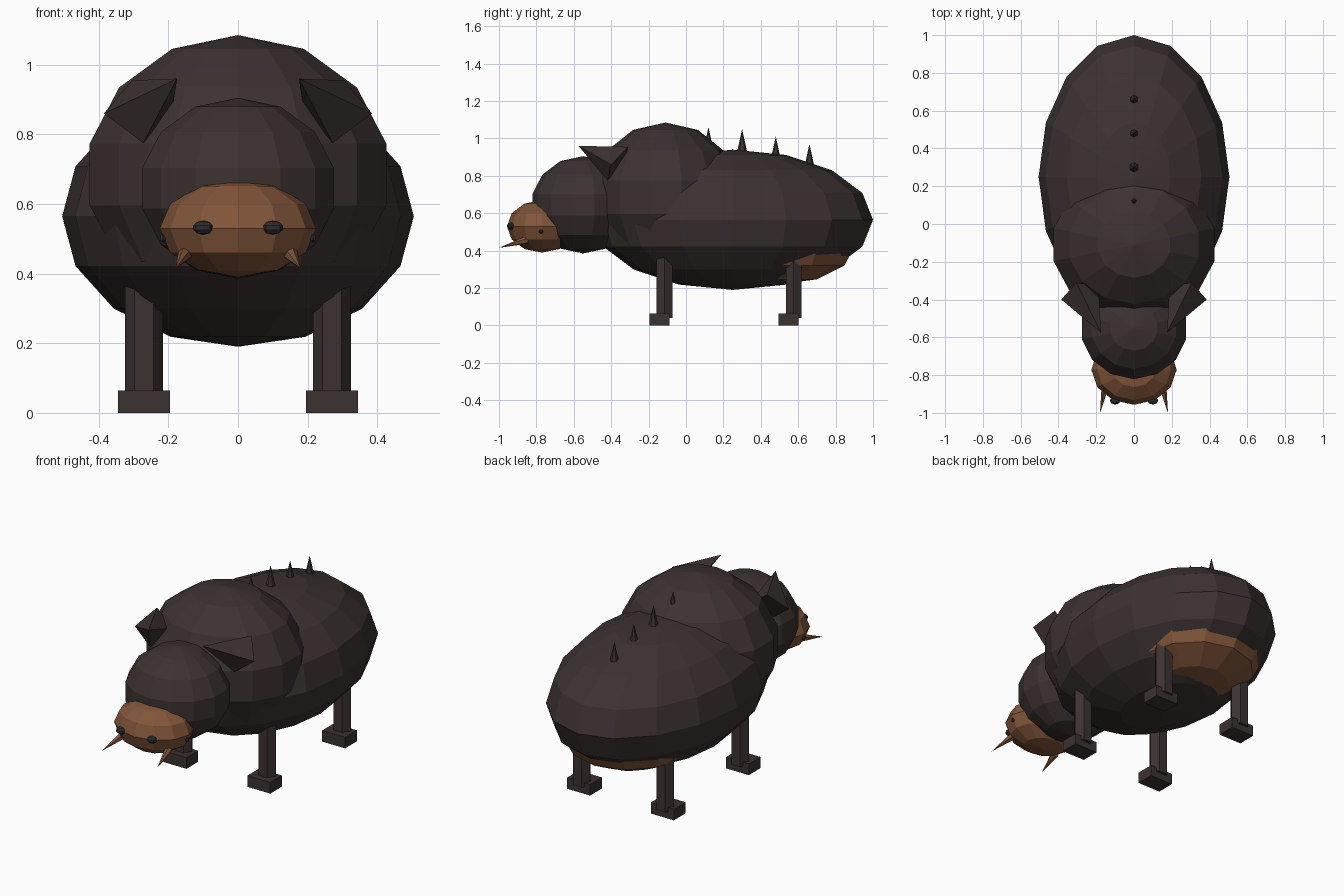
import bpy, bmesh, math
from mathutils import Vector, Matrix

if "Cube" in bpy.data.objects:
    bpy.data.objects.remove(bpy.data.objects["Cube"])


def material(name, rgb):
    m = bpy.data.materials.new(name)
    m.diffuse_color = (*rgb, 1)
    m.use_nodes = True
    m.node_tree.nodes["Principled BSDF"].inputs["Base Color"].default_value = m.diffuse_color
    return m


DARK = material("dark_hide", (0.045, 0.032, 0.031))
BROWN = material("brown_skin", (0.225, 0.092, 0.042))
BLACK = material("nostril_grey", (0.027, 0.026, 0.030))


def finish(name, bm, mat):
    bmesh.ops.recalc_face_normals(bm, faces=bm.faces)
    me = bpy.data.meshes.new(name)
    bm.to_mesh(me)
    bm.free()
    me.materials.append(mat)
    ob = bpy.data.objects.new(name, me)
    bpy.context.collection.objects.link(ob)
    return ob


def ellipsoid(name, centre, radii, segs, rings, mat):
    bm = bmesh.new()
    bmesh.ops.create_uvsphere(bm, u_segments=segs, v_segments=rings, radius=1)
    bmesh.ops.transform(bm, verts=bm.verts,
                        matrix=Matrix.Translation(centre) @ Matrix.Diagonal((*radii, 1)))
    return finish(name, bm, mat)


def spike(name, base, tip, radius, segs, mat):
    base, tip = Vector(base), Vector(tip)
    d = tip - base
    bm = bmesh.new()
    bmesh.ops.create_cone(bm, cap_ends=True, segments=segs, radius1=radius, radius2=0,
                          depth=d.length)
    rot = Vector((0, 0, 1)).rotation_difference(d).to_matrix().to_4x4()
    bmesh.ops.transform(bm, verts=bm.verts, matrix=Matrix.Translation((base + tip) / 2) @ rot)
    return finish(name, bm, mat)


# Main masses
ellipsoid("body", (0, 0.25, 0.565), (0.505, 0.75, 0.375), 16, 8, DARK)
ellipsoid("shoulder_hump", (0, -0.11, 0.685), (0.448, 0.40, 0.40), 14, 7, DARK)
ellipsoid("head", (0, -0.55, 0.645), (0.29, 0.278, 0.26), 14, 7, DARK)
ellipsoid("snout", (0, -0.77, 0.53), (0.225, 0.187, 0.14), 12, 6, BROWN)
ellipsoid("belly_patch", (0, 0.5, 0.42), (0.38, 0.40, 0.20), 12, 6, BROWN)

# Spines along the back
for i, (y, z) in enumerate([(0.12, 1.06), (0.30, 1.05), (0.48, 1.01), (0.66, 0.97)]):
    spike(f"back_spine_{i + 1}", (0, y, z - 0.15), (0, y, z), 0.033, 6, DARK)

for s, side in ((-1, "left"), (1, "right")):
    # Face details
    ellipsoid(f"{side}_nostril", (0.1 * s, -0.935, 0.532), (0.03, 0.022, 0.02), 8, 5, BLACK)
    ellipsoid(f"{side}_eye", (0.215 * s, -0.775, 0.502), (0.011, 0.011, 0.011), 6, 5, BLACK)
    spike(f"{side}_tusk", (0.15 * s, -0.85, 0.458), (0.18 * s, -1.0, 0.415), 0.022, 6, BROWN)

    # Ear: four-sided pyramid pointing forward and up
    bm = bmesh.new()
    tip = bm.verts.new((0.175 * s, -0.575, 0.96))
    base = [bm.verts.new((x * s, y, z)) for x, y, z in
            [(0.385, -0.40, 0.86), (0.305, -0.31, 0.955),
             (0.188, -0.33, 0.875), (0.272, -0.42, 0.775)]]
    bm.faces.new(base)
    for k in range(4):
        bm.faces.new((base[k], base[(k + 1) % 4], tip))
    finish(f"{side}_ear", bm, DARK)

    # Legs and hooves
    for end, y in (("front", -0.115), ("hind", 0.575)):
        bm = bmesh.new()
        bmesh.ops.create_cone(bm, cap_ends=True, segments=6, radius1=1, radius2=1, depth=1)
        bmesh.ops.transform(bm, verts=bm.verts, matrix=Matrix.Translation((0.27 * s, y, 0.21))
                            @ Matrix.Diagonal((0.055, 0.048, 0.34, 1))
                            @ Matrix.Rotation(math.radians(30), 4, 'Z'))
        finish(f"{side}_{end}_leg", bm, DARK)
        bm = bmesh.new()
        bmesh.ops.create_cube(bm, size=1)
        bmesh.ops.transform(bm, verts=bm.verts,
                            matrix=Matrix.Translation((0.27 * s, y - 0.026, 0.0325))
                            @ Matrix.Diagonal((0.148, 0.107, 0.065, 1)))
        finish(f"{side}_{end}_hoof", bm, DARK)
